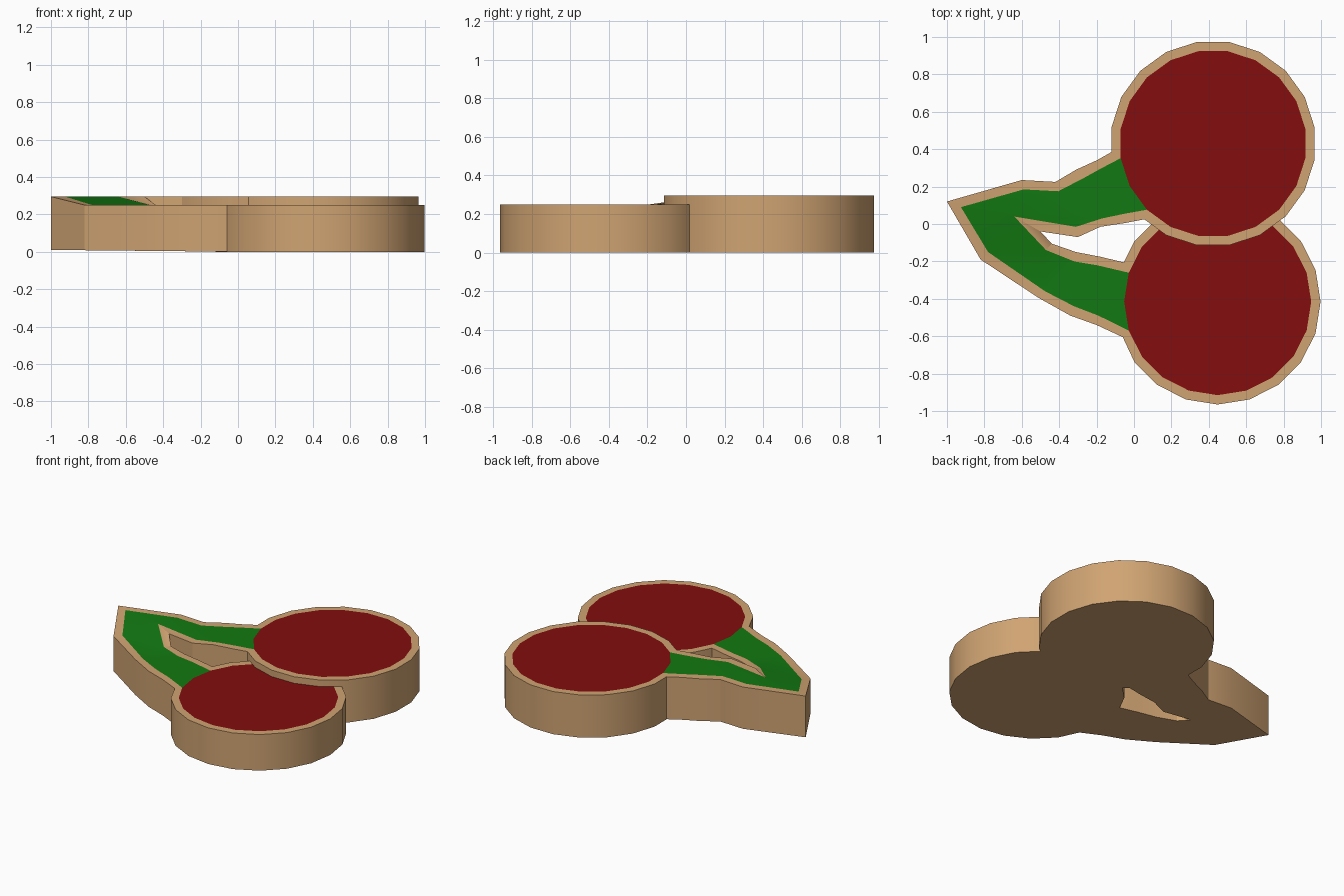
import bpy, bmesh
from math import sin, cos, radians

if "Cube" in bpy.data.objects:
    bpy.data.objects.remove(bpy.data.objects["Cube"])

HI, LO = 0.295, 0.25          # tops of the raised and lowered halves
SIDES, R_OUT, R_IN = 20, 0.55, 0.50


def material(name, rgb):
    m = bpy.data.materials.new(name)
    m.diffuse_color = (*rgb, 1)
    m.use_nodes = True
    m.node_tree.nodes["Principled BSDF"].inputs["Base Color"].default_value = m.diffuse_color
    return m


DOUGH = material("dough", (0.63, 0.37, 0.17))
RED = material("red_icing", (0.23, 0.004, 0.004))
GREEN = material("green_icing", (0.006, 0.19, 0.006))


def make(name, faces, icing):
    """faces: list of (points, material index); shared points are welded."""
    bm = bmesh.new()
    cache = {}

    def vert(p):
        key = tuple(round(c, 4) for c in p)
        if key not in cache:
            cache[key] = bm.verts.new(key)
        return cache[key]

    for pts, mi in faces:
        f = bm.faces.new([vert(p) for p in pts])
        f.material_index = mi
    me = bpy.data.meshes.new(name)
    bm.to_mesh(me)
    bm.free()
    me.materials.append(DOUGH)
    me.materials.append(icing)
    ob = bpy.data.objects.new(name, me)
    bpy.context.collection.objects.link(ob)
    bpy.ops.object.select_all(action='DESELECT')
    ob.select_set(True)
    bpy.context.view_layer.objects.active = ob
    bpy.ops.object.shade_smooth_by_angle(angle=radians(25))
    return ob


def ring(c, r, start):
    return [(c[0] + r * cos(radians(start + 18 * k)),
             c[1] + r * sin(radians(start + 18 * k))) for k in range(SIDES)]


def cherry(name, c, start, top, gap, ends):
    """Iced disc whose rim is open for two sides where the stem joins."""
    outer, inner = ring(c, R_OUT, start), ring(c, R_IN, start)
    outer[gap], outer[gap + 2] = ends
    faces = [([(*p, top) for p in inner], 1)]
    base = []
    for i in range(SIDES):
        j = (i + 1) % SIDES
        if i == gap:
            base += [outer[i]] + inner[gap:gap + 3]
        elif i != gap + 1:
            base.append(outer[i])
        if i not in (gap, gap + 1):
            a, b = outer[i], outer[j]
            faces.append(([(*a, top), (*b, top), (*inner[j], top), (*inner[i], top)], 0))
            faces.append(([(*a, 0), (*b, 0), (*b, top), (*a, top)], 0))
    faces.append(([(*p, 0) for p in reversed(base)], 0))
    make(name, faces, RED)
    return inner[gap:gap + 3]


# outer outline and hole outline of the stem (dough on the left of travel)
edge = [(-0.12, 0.385), (-0.2, 0.34), (-0.31, 0.29), (-0.42, 0.225), (-0.6, 0.235),
        (-1, 0.12), (-0.82, -0.19), (-0.51, -0.395), (-0.34, -0.49), (-0.2, -0.54),
        (-0.06, -0.605)]
hole = [(-0.055, -0.205), (-0.18, -0.175), (-0.31, -0.15), (-0.44, -0.105),
        (-0.5, -0.04), (-0.3, -0.07), (-0.18, -0.015), (-0.05, 0.005), (0.055, 0.025)]

# cherries
up = cherry("upper_cherry", (0.4225, 0.43), 9, HI, 10, (edge[0], hole[-1]))
low = cherry("lower_cherry", (0.4475, -0.415), 0, LO, 9, (hole[0], edge[-1]))

# matching outlines of the green icing
g_edge = [up[0], (-0.18, 0.295), (-0.27, 0.245), (-0.405, 0.175), (-0.59, 0.185),
          (-0.925, 0.09), (-0.78, -0.15), (-0.475, -0.36), (-0.32, -0.44),
          (-0.19, -0.49), low[2]]
g_hole = [low[0], (-0.2, -0.22), (-0.32, -0.20), (-0.47, -0.14),
          (-0.64, 0.04), (-0.31, -0.015), (-0.17, 0.03), (-0.05, 0.055), up[2]]
z_edge = [HI] * 6 + [LO] * 5
z_hole = [LO] * 4 + [HI] * 5


def raise_to(pts, zs):
    return [(*p, z) for p, z in zip(pts, zs)]


def ground(p):
    return (p[0], p[1], max(0, -0.01 * p[0]))


# stem: walls and rims, then icing in raised, sloping and lowered pieces
faces = []
for pts, icing, zs in ((edge, g_edge, z_edge), (hole, g_hole, z_hole)):
    o, g = raise_to(pts, zs), raise_to(icing, zs)
    for i in range(len(o) - 1):
        rim = [o[i], o[i + 1], g[i + 1], g[i]]
        faces.append((rim, 0))
        faces.append(([ground(o[i]), ground(o[i + 1]), o[i + 1], o[i]], 0))
        faces.append(([ground(p) for p in reversed(rim)], 0))
g, h = raise_to(g_edge, z_edge), raise_to(g_hole, z_hole)
for piece in (g[:6] + h[4:] + [(*up[1], HI)],
              [g[5], g[6], h[3], h[4]],
              g[6:] + [(*low[1], LO)] + h[:4]):
    faces.append((piece, 1))
    faces.append(([ground(p) for p in reversed(piece)], 0))
make("stem", faces, GREEN)
